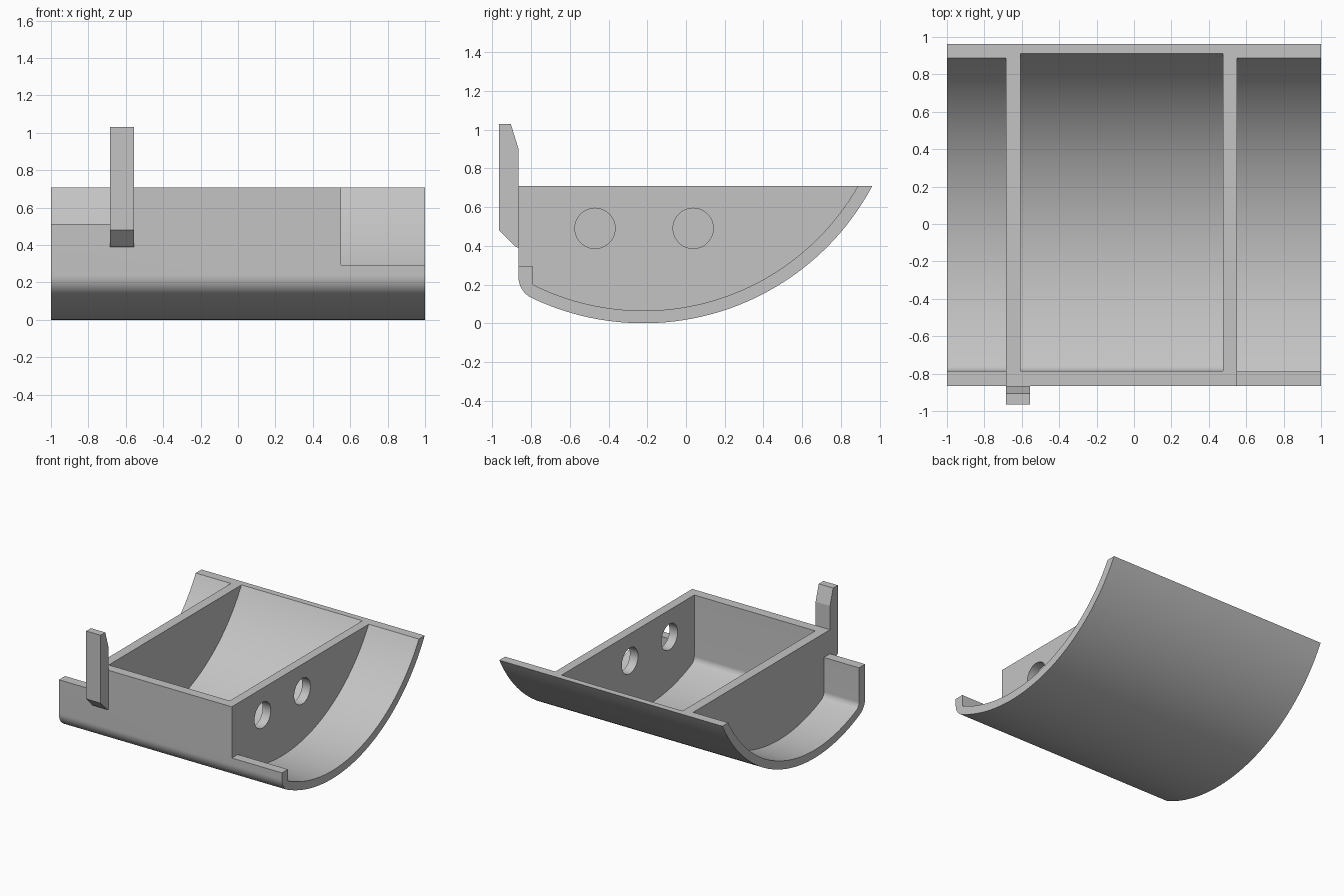
import bpy, bmesh, math
from mathutils import Matrix

cube = bpy.data.objects.get("Cube")
if cube:
    bpy.data.objects.remove(cube, do_unlink=True)

# Single flat colour
grey = bpy.data.materials.new("light grey")
grey.use_nodes = True
colour = (0.55, 0.55, 0.55, 1)
grey.diffuse_color = colour
grey.node_tree.nodes["Principled BSDF"].inputs["Base Color"].default_value = colour

# Centre of the curved shell, and its rim height
CY, CZ = -0.22, 1.34
RIM = 0.708


def trough(radius, front, fillet, top):
    """Side outline: arc from the back rim down, rounded corner, upright front."""
    start = math.acos((CZ - top) / radius)
    reach = front + fillet - CY
    end = math.asin(reach / (radius - fillet))
    pts = []
    for i in range(65):
        a = start + (end - start) * i / 64
        pts.append((CY + radius * math.sin(a), CZ - radius * math.cos(a)))
    if fillet:
        fz = CZ - (radius - fillet) * math.cos(end)
        for i in range(1, 17):
            a = end + (-math.pi / 2 - end) * i / 16
            pts.append((front + fillet + fillet * math.sin(a), fz - fillet * math.cos(a)))
    return pts + [(front, top)]


def box(y0, y1, z0, z1):
    return [(y0, z0), (y1, z0), (y1, z1), (y0, z1)]


def circle(y, z, r):
    return [(y + r * math.cos(math.tau * i / 48), z + r * math.sin(math.tau * i / 48))
            for i in range(48)]


def extrude(name, outline, x0, x1):
    """Extrude a side outline along x."""
    bm = bmesh.new()
    face = bm.faces.new([bm.verts.new((x0, y, z)) for y, z in outline])
    out = bmesh.ops.extrude_face_region(bm, geom=[face])
    moved = [g for g in out["geom"] if isinstance(g, bmesh.types.BMVert)]
    bmesh.ops.translate(bm, verts=moved, vec=(x1 - x0, 0, 0))
    bmesh.ops.recalc_face_normals(bm, faces=bm.faces)
    mesh = bpy.data.meshes.new(name)
    bm.to_mesh(mesh)
    bm.free()
    mesh.materials.append(grey)
    ob = bpy.data.objects.new(name, mesh)
    bpy.context.collection.objects.link(ob)
    return ob


# Solid body, then the pockets, wall cut-downs and holes
body = extrude("tray_body", trough(1.34, -0.865, 0.12, RIM), -1, 1)
cutters = [
    extrude("right_pocket", trough(1.275, -0.787, 0.06, 0.8), -1.1, -0.685),
    extrude("middle_pocket", trough(1.296, -0.787, 0.06, 0.8), -0.607, 0.477),
    extrude("left_pocket", trough(1.275, -0.789, 0, 0.8), 0.55, 1.1),
    extrude("right_wall_cut", box(-1, -0.7, 0.513, 0.9), -1.1, -0.685),
    extrude("left_wall_cut", box(-1, -0.7, 0.293, 0.9), 0.55, 1.1),
    extrude("front_hole", circle(-0.47, 0.49, 0.104), 0.4, 0.6),
    extrude("back_hole", circle(0.037, 0.49, 0.104), 0.4, 0.6),
]
for cutter in cutters:
    cutter.hide_render = True
    mod = body.modifiers.new(cutter.name, "BOOLEAN")
    mod.operation = "DIFFERENCE"
    mod.solver = "EXACT"
    mod.object = cutter

# Bake the cuts and drop the cutters
graph = bpy.context.evaluated_depsgraph_get()
baked = bpy.data.meshes.new_from_object(body.evaluated_get(graph))
body.modifiers.clear()
body.data = baked
for cutter in cutters:
    bpy.data.objects.remove(cutter, do_unlink=True)

# Upright tab on the front wall
extrude("front_tab", [(-0.965, 1.03), (-0.905, 1.03), (-0.865, 0.9), (-0.865, 0.39),
                      (-0.88, 0.395), (-0.965, 0.48)], -0.685, -0.556)

# Smooth the curved shell, keep corners crisp
bpy.ops.object.select_all(action="DESELECT")
body.select_set(True)
bpy.context.view_layer.objects.active = body
bpy.ops.object.shade_smooth_by_angle(angle=math.radians(25))
